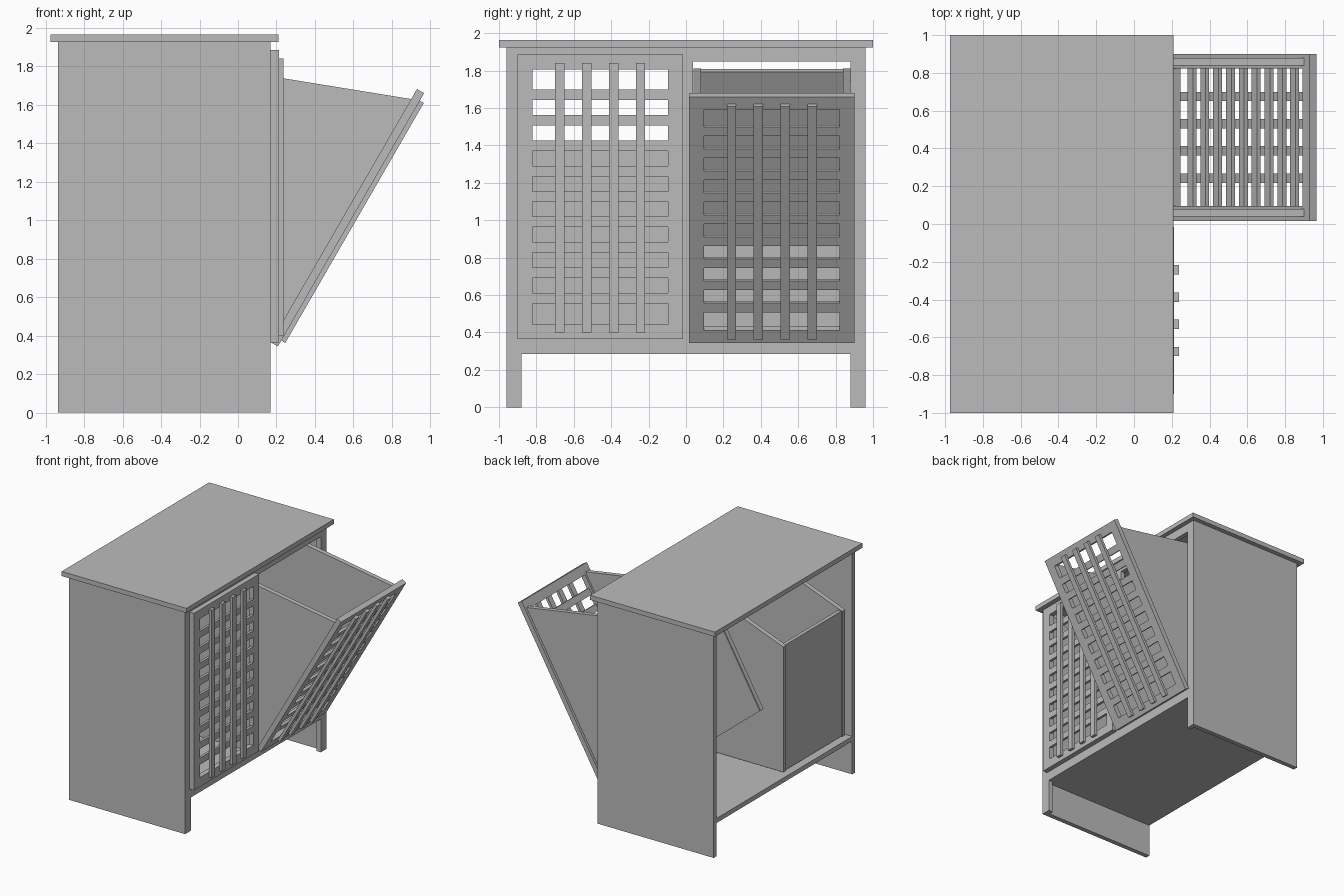
import bpy, math
from mathutils import Matrix, Vector

if "Cube" in bpy.data.objects:
    bpy.data.objects.remove(bpy.data.objects["Cube"], do_unlink=True)

grey = bpy.data.materials.new("plain_grey")
grey.use_nodes = True
colour = (0.5, 0.5, 0.5, 1)
grey.diffuse_color = colour
grey.node_tree.nodes["Principled BSDF"].inputs["Base Color"].default_value = colour


def prism(name, outline, y0, y1):
    """Extrude an (x, z) outline from y0 to y1."""
    n = len(outline)
    verts = [(x, y, z) for y in (y0, y1) for x, z in outline]
    faces = [list(range(n)), list(range(2 * n - 1, n - 1, -1))]
    faces += [[i, i + n, (i + 1) % n + n, (i + 1) % n] for i in range(n)]
    mesh = bpy.data.meshes.new(name)
    mesh.from_pydata(verts, [], faces)
    mesh.materials.append(grey)
    obj = bpy.data.objects.new(name, mesh)
    bpy.context.collection.objects.link(obj)
    return obj


def box(name, x0, x1, y0, y1, z0, z1):
    return prism(name, [(x0, z0), (x1, z0), (x1, z1), (x0, z1)], y0, y1)


# Carcass
BACK, FRONT, RAIL = -0.935, 0.17, 0.13
BASE, TOP, T = 0.285, 1.925, 0.04
box("top_board", -0.975, 0.21, -1, 1, TOP, 1.965)
box("bottom_shelf", BACK, RAIL, -0.92, 0.92, BASE, 0.325)
for side, s in (("right", -1), ("left", 1)):
    box(side + "_side_panel", BACK, RAIL, *sorted((s * 0.96, s * 0.92)), 0, TOP)
    box(side + "_face_stile", RAIL, FRONT, *sorted((s * 0.96, s * 0.88)), 0, TOP)
box("top_face_rail", RAIL, FRONT, -0.88, 0.88, 1.85, TOP)
box("bottom_face_rail", RAIL, FRONT, -0.88, 0.88, BASE, 0.365)
box("middle_face_stile", RAIL, FRONT, -0.037, 0.037, 0.365, 1.85)

# Lattice door with its bin, hinged along the lower edge
Z0, Z1 = 0.365, 1.885
DOOR = FRONT + 0.043
BIN_BACK = -0.897


def hamper(prefix, y0, angle):
    y1 = y0 + 0.884
    a, b = y0 + 0.079, y1 - 0.079
    zb, zt = 0.444, 1.807
    parts = [
        box("door_stile_right", FRONT, DOOR, y0, a, Z0, Z1),
        box("door_stile_left", FRONT, DOOR, b, y1, Z0, Z1),
        box("door_rail_bottom", FRONT, DOOR, a, b, Z0, zb),
        box("door_rail_top", FRONT, DOOR, a, b, zt, Z1),
    ]
    for i in range(9):
        z = 0.583 + i * 0.136
        parts.append(box("cross_slat", DOOR - 0.022, DOOR, a, b, z - 0.028, z + 0.028))
    for i in range(4):
        y = (y0 + y1) / 2 + (i - 1.5) * 0.144
        parts.append(box("upright_slat", DOOR, DOOR + 0.024, y - 0.025, y + 0.025, 0.4, 1.84))
    # Bin with sloping sides and an open top
    c, d, floor = y0 + 0.022, y1 - 0.022, 0.345
    outline = [(BIN_BACK, floor), (FRONT, floor), (FRONT, 1.825), (BIN_BACK, 1.42)]
    parts += [
        prism("bin_side_right", outline, c, c + T),
        prism("bin_side_left", outline, d - T, d),
        box("bin_back", BIN_BACK + 0.008, BIN_BACK + T, c + T, d - T, floor, 1.42),
        box("bin_floor", BIN_BACK + T, FRONT, c + T, d - T, floor, floor + 0.03),
    ]
    hinge = Vector((FRONT, 0, Z0))
    turn = (Matrix.Translation(hinge) @ Matrix.Rotation(math.radians(angle), 4, "Y")
            @ Matrix.Translation(-hinge))
    for part in parts:
        part.name = prefix + "_" + part.name
        part.data.transform(turn)


hamper("closed", -0.901, 0)
hamper("open", 0.017, 30)
